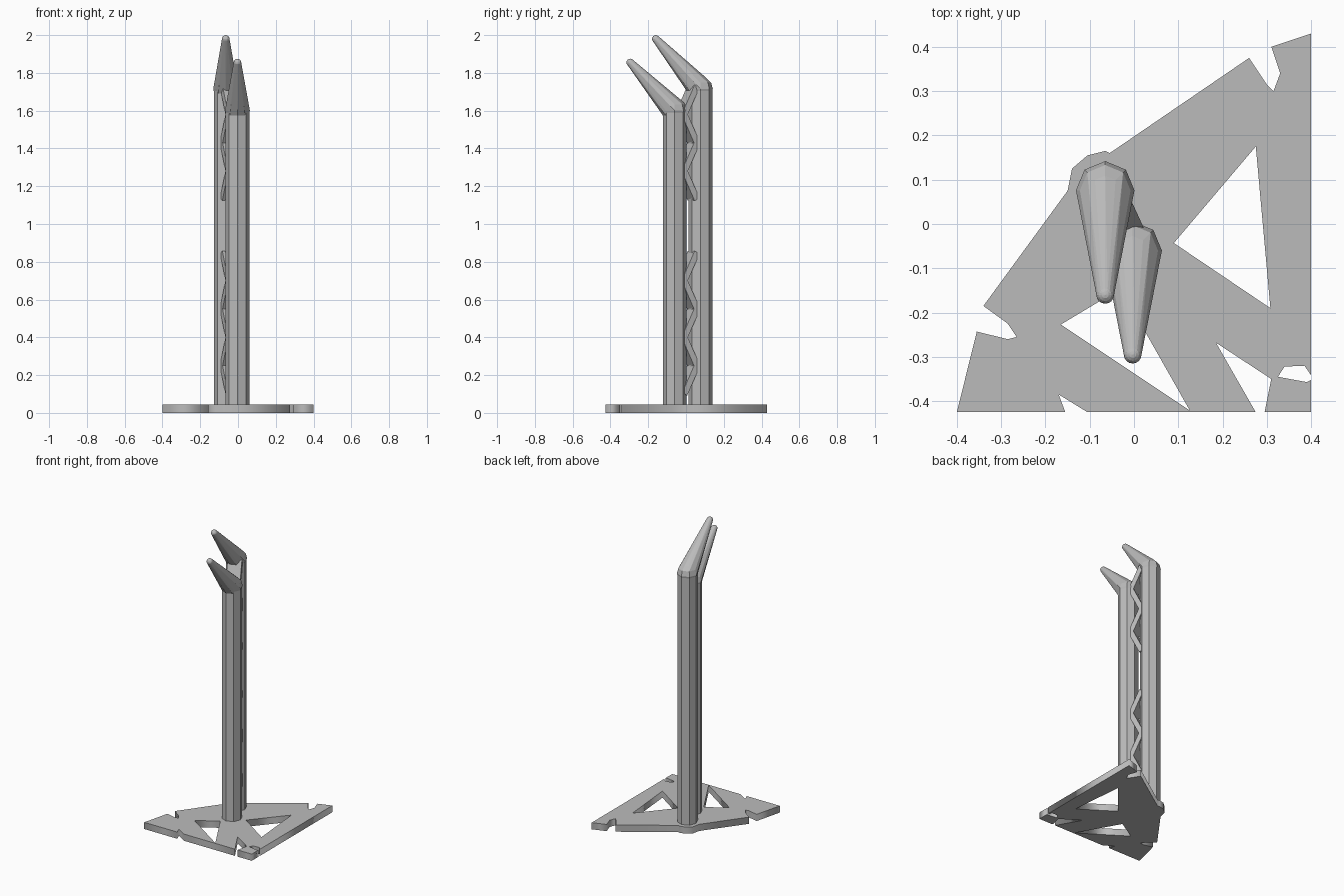
import bpy
import bmesh
from math import atan2
from mathutils import Matrix, Vector

cube = bpy.data.objects.get("Cube")
if cube:
    bpy.data.objects.remove(cube, do_unlink=True)

# One plain grey for the whole stand
grey = bpy.data.materials.new("plain_grey")
grey.use_nodes = True
grey.diffuse_color = (0.5, 0.5, 0.5, 1)
grey.node_tree.nodes["Principled BSDF"].inputs["Base Color"].default_value = (0.5, 0.5, 0.5, 1)

PLATE = 0.045
RADIUS = 0.063
FRONT = Vector((-0.003, -0.06, 0))
BACK = Vector((-0.065, 0.076, 0))


def add_object(name, mesh):
    mesh.materials.clear()
    mesh.materials.append(grey)
    obj = bpy.data.objects.new(name, mesh)
    bpy.context.scene.collection.objects.link(obj)
    return obj


def add_bmesh(name, bm):
    mesh = bpy.data.meshes.new(name)
    bmesh.ops.recalc_face_normals(bm, faces=bm.faces)
    bm.to_mesh(mesh)
    bm.free()
    return add_object(name, mesh)


def extruded_plate(name, loops, height):
    """Filled flat outline; inner loops become holes."""
    curve = bpy.data.curves.new(name + "_outline", "CURVE")
    curve.dimensions = "2D"
    curve.fill_mode = "BOTH"
    curve.extrude = height / 2
    for points in loops:
        spline = curve.splines.new("POLY")
        spline.points.add(len(points) - 1)
        for point, (x, y) in zip(spline.points, points):
            point.co = (x, y, 0, 1)
        spline.use_cyclic_u = True
    helper = bpy.data.objects.new(name + "_helper", curve)
    bpy.context.scene.collection.objects.link(helper)
    depsgraph = bpy.context.evaluated_depsgraph_get()
    mesh = bpy.data.meshes.new_from_object(helper.evaluated_get(depsgraph))
    bpy.data.objects.remove(helper, do_unlink=True)
    mesh.transform(Matrix.Translation((0, 0, height / 2)))
    return add_object(name, mesh)


def column(name, foot, top):
    bm = bmesh.new()
    bmesh.ops.create_cone(bm, cap_ends=True, segments=8, radius1=RADIUS,
                          radius2=RADIUS, depth=top - 0.01)
    bmesh.ops.translate(bm, verts=bm.verts, vec=foot + Vector((0, 0, (top + 0.01) / 2)))
    return add_bmesh(name, bm)


def prong(name, root, tip):
    """Convex skin around a faceted knuckle and a small round tip."""
    bm = bmesh.new()
    for centre, radius, sides, rings in ((root, RADIUS + 0.003, 8, 6), (tip, 0.02, 16, 8)):
        bmesh.ops.create_uvsphere(bm, u_segments=sides, v_segments=rings, radius=radius,
                                  matrix=Matrix.Translation(centre))
    bmesh.ops.delete(bm, geom=bm.faces[:], context="FACES_ONLY")
    bmesh.ops.delete(bm, geom=bm.edges[:], context="EDGES_FACES")
    hull = bmesh.ops.convex_hull(bm, input=bm.verts)
    unused = [v for v in bm.verts if not v.link_faces]
    bmesh.ops.delete(bm, geom=unused, context="VERTS")
    return add_bmesh(name, bm)


def brace(bm, start, end):
    """Slanted bar, wide across the gap between the columns."""
    along = (end - start).normalized()
    flat = Vector((along.x, along.y, 0)).normalized()
    side = flat.cross(Vector((0, 0, 1)))
    up = side.cross(along)
    frame = Matrix((along, side, up)).transposed().to_4x4()
    size = Matrix.Diagonal(((end - start).length, 0.088, 0.032, 1))
    bmesh.ops.create_cube(bm, size=1, matrix=Matrix.Translation((start + end) / 2) @ frame @ size)


def truss(name, bottom, steps, start_front):
    bm = bmesh.new()
    gap = BACK - FRONT
    ends = (FRONT + gap * 0.26, FRONT + gap * 0.74)
    for i in range(steps):
        a = ends[(i + (not start_front)) % 2] + Vector((0, 0, bottom + 0.15 * i))
        b = ends[(i + start_front) % 2] + Vector((0, 0, bottom + 0.15 * (i + 1)))
        brace(bm, a, b)
    return add_bmesh(name, bm)


# Base plate with notched corners and two triangular openings
outline = [
    (0.4, 0.43), (0.31, 0.4), (0.33, 0.34), (0.315, 0.3), (0.3, 0.315), (0.26, 0.375),
    (-0.055, 0.16), (-0.065, 0.165), (-0.105, 0.155), (-0.14, 0.125), (-0.15, 0.075),
    (-0.34, -0.185), (-0.285, -0.225), (-0.265, -0.255), (-0.285, -0.26), (-0.355, -0.243),
    (-0.4, -0.425), (-0.155, -0.425), (-0.17, -0.385), (-0.105, -0.425),
    (0.275, -0.425), (0.185, -0.268), (0.31, -0.35), (0.295, -0.425), (0.4, -0.425),
    (0.4, -0.352), (0.39, -0.357), (0.325, -0.345), (0.34, -0.322), (0.385, -0.32), (0.4, -0.342),
]
side_opening = [(0.09, -0.043), (0.275, 0.175), (0.308, -0.19)]
front_opening = [(-0.165, -0.227), (-0.03, -0.146), (0.126, -0.421)]
extruded_plate("base_plate", [outline, side_opening, front_opening], PLATE)

# Two eight-sided columns, each ending in a forward-leaning prong
for label, foot, top, reach in (("front", FRONT, 1.6, Vector((0, -0.235, 0.255))),
                                ("back", BACK, 1.715, Vector((0, -0.236, 0.265)))):
    column(label + "_column", foot, top)
    root = foot + Vector((0, 0, top))
    prong(label + "_prong", root, root + reach)

# Zigzag bracing between the columns, with an open gap halfway up
truss("lower_truss", 0.1, 5, True)
truss("upper_truss", 1.13, 4, False)
